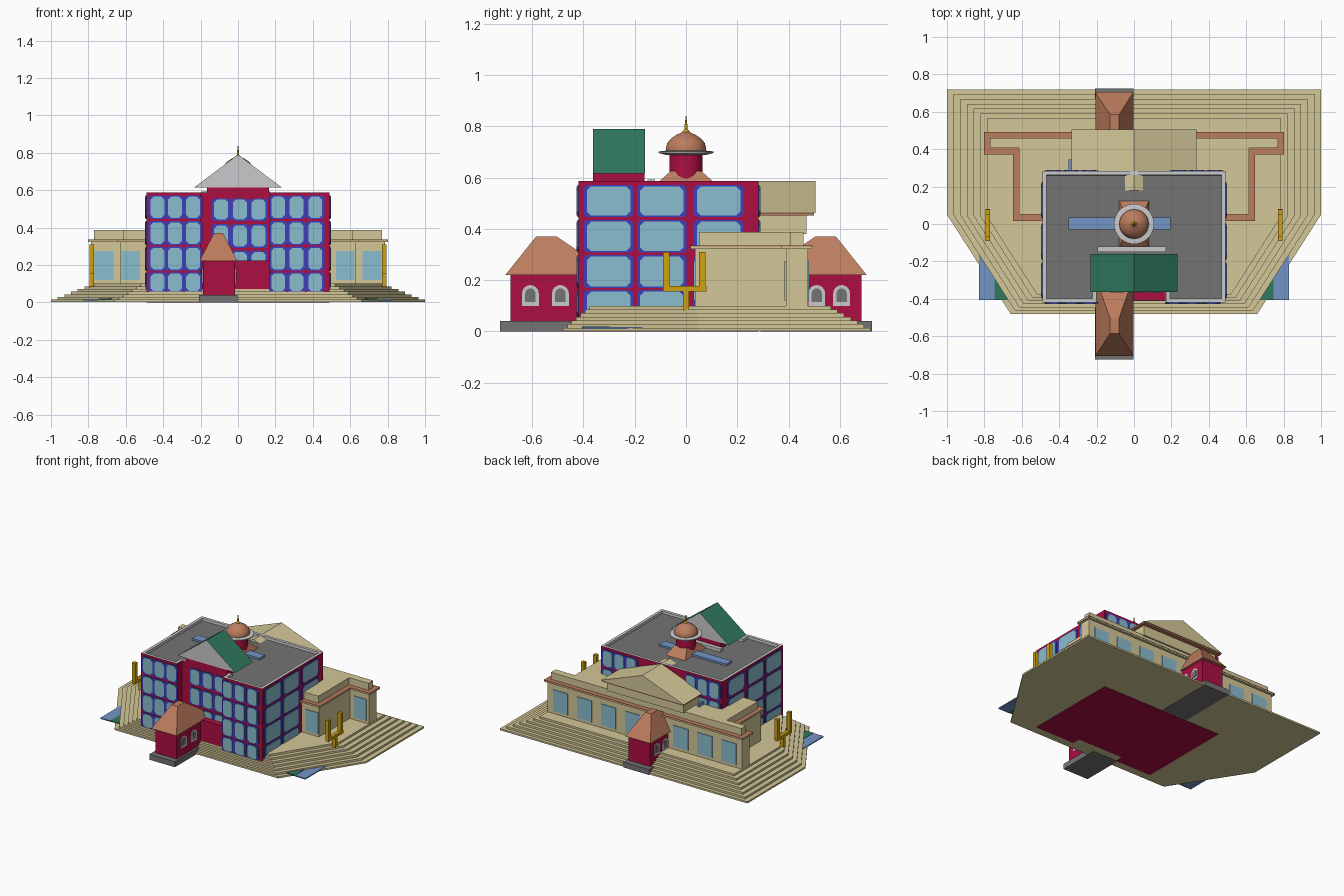
import bpy, bmesh, math
from mathutils import Vector

if "Cube" in bpy.data.objects:
    bpy.data.objects.remove(bpy.data.objects["Cube"])


def material(name, r, g, b):
    m = bpy.data.materials.new(name)
    lin = [((c / 255 + 0.055) / 1.055) ** 2.4 if c > 10 else c / 3295 for c in (r, g, b)]
    m.diffuse_color = (*lin, 1)
    m.use_nodes = True
    m.node_tree.nodes["Principled BSDF"].inputs["Base Color"].default_value = m.diffuse_color
    return m


RED = material("crimson wall", 174, 14, 66)
TAN = material("sandstone", 212, 200, 152)
PANE = material("pale blue glass", 138, 190, 207)
INDIGO = material("indigo frame", 62, 64, 190)
GREEN = material("green roof", 48, 122, 95)
BROWN = material("terracotta", 188, 124, 94)
GOLD = material("gold", 208, 162, 16)
GRAY = material("dark gray", 116, 116, 116)
LIGHT = material("light gray", 202, 202, 204)
STEEL = material("steel blue", 114, 148, 198)


def finish(name, bm, *mats):
    bmesh.ops.recalc_face_normals(bm, faces=bm.faces)
    me = bpy.data.meshes.new(name)
    bm.to_mesh(me)
    bm.free()
    for m in mats:
        me.materials.append(m)
    ob = bpy.data.objects.new(name, me)
    bpy.context.collection.objects.link(ob)
    return ob


def loft(bm, a, b):
    """Solid between two matching loops of points."""
    va, vb = [bm.verts.new(p) for p in a], [bm.verts.new(p) for p in b]
    n = len(va)
    bm.faces.new(va)
    bm.faces.new(vb)
    for i in range(n):
        bm.faces.new((va[i], va[(i + 1) % n], vb[(i + 1) % n], vb[i]))


def extrude(bm, pts, w0, w1, axis="z"):
    put = {"z": lambda u, v, w: (u, v, w), "y": lambda u, v, w: (u, w, v),
           "x": lambda u, v, w: (w, u, v)}[axis]
    loft(bm, [put(u, v, w0) for u, v in pts], [put(u, v, w1) for u, v in pts])


def prisms(name, mat, items):
    bm = bmesh.new()
    for it in items:
        extrude(bm, *it)
    return finish(name, bm, mat)


def rect(x0, x1, y0, y1):
    return [(x0, y0), (x1, y0), (x1, y1), (x0, y1)]


def box(name, mat, x0, x1, y0, y1, z0, z1):
    return prisms(name, mat, [(rect(x0, x1, y0, y1), z0, z1)])


def frustum(name, mat, low, z0, high, z1):
    bm = bmesh.new()
    loft(bm, [(x, y, z0) for x, y in rect(*low)], [(x, y, z1) for x, y in rect(*high)])
    return finish(name, bm, mat)


def lathe(name, mat, profile, n=40):
    bm = bmesh.new()
    rings = [[bm.verts.new((r * math.cos(2 * math.pi * i / n), r * math.sin(2 * math.pi * i / n), z))
              for i in range(n)] for r, z in profile]
    for a, b in zip(rings, rings[1:]):
        for i in range(n):
            bm.faces.new((a[i], a[(i + 1) % n], b[(i + 1) % n], b[i]))
    bm.faces.new(rings[0])
    bm.faces.new(rings[-1])
    ob = finish(name, bm, mat)
    bpy.ops.object.select_all(action="DESELECT")
    ob.select_set(True)
    bpy.context.view_layer.objects.active = ob
    bpy.ops.object.shade_smooth_by_angle(angle=math.radians(35))


# stepped plinth, each step scaled towards the centre
outline = [(-1, 0.72), (-1, 0.05), (-0.66, -0.48), (0.66, -0.48), (1, 0.05), (1, 0.72)]
H = 0.1 / 7
prisms("stepped_plinth", TAN, [([(x * (1 - 0.0357 * i), y * (1 - 0.0357 * i)) for x, y in outline],
                                max(0.002, i * H), (i + 1) * H) for i in range(7)])

# main hall: recessed front, light parapet rim, sunken gray roof
bm = bmesh.new()
hall = [(-0.49, -0.42), (-0.2, -0.42), (-0.2, -0.36), (0.17, -0.36), (0.17, -0.42),
        (0.49, -0.42), (0.49, 0.283), (-0.49, 0.283)]
extrude(bm, hall, 0, 0.587)
bmesh.ops.recalc_face_normals(bm, faces=bm.faces)
top = max(bm.faces, key=lambda f: f.calc_center_median().z)
for f in bmesh.ops.inset_region(bm, faces=[top], thickness=0.03)["faces"]:
    f.material_index = 1
for f in bmesh.ops.inset_region(bm, faces=[top], thickness=0.002)["faces"]:
    f.material_index = 1
top.material_index = 2
bmesh.ops.translate(bm, verts=top.verts[:], vec=Vector((0, 0, -0.018)))
finish("main_hall", bm, RED, LIGHT, GRAY)
box("entry_block", RED, -0.199, 0.169, -0.41, -0.35, 0.05, 0.225)
box("roof_skylight", STEEL, -0.35, 0.195, -0.03, 0.035, 0.565, 0.583)
box("rear_pipe", STEEL, -0.35, -0.335, 0.28, 0.345, 0.33, 0.41)

# front pediment
box("pediment_wall", RED, -0.165, 0.165, -0.362, -0.162, 0.56, 0.617)
box("pediment_rear_parapet", LIGHT, -0.195, 0.17, -0.15, -0.12, 0.565, 0.592)
gable = prisms("pediment_roof", LIGHT, [([(-0.233, 0.615), (0.233, 0.615), (0, 0.79)], -0.363, -0.16, "y")])
gable.data.materials.append(GREEN)
for p in gable.data.polygons:
    if p.normal.z > 0.3:
        p.material_index = 1

# hall windows: indigo frame plate with a chamfered pane on it
frames, panes = [], []


def chamfered(u, v, hw, hh, c):
    return [(u - hw + c, v - hh), (u + hw - c, v - hh), (u + hw, v - hh + c), (u + hw, v + hh - c),
            (u + hw - c, v + hh), (u - hw + c, v + hh), (u - hw, v + hh - c), (u - hw, v - hh + c)]


def window(u, z0, z1, hw, wall, out, axis):
    v, hh = (z0 + z1) / 2, (z1 - z0) / 2
    frames.append((chamfered(u, v, hw + 0.012, hh + 0.006, 0.012), wall - 0.002 * out, wall + 0.004 * out, axis))
    panes.append((chamfered(u, v, hw, hh, 0.016), wall, wall + 0.007 * out, axis))


ROWS = [(0.452, 0.565), (0.313, 0.428), (0.175, 0.292), (0.06, 0.155)]
for z0, z1 in ROWS:
    for x in (-0.43, -0.337, -0.24, 0.215, 0.312, 0.413):
        window(x, z0, z1, 0.037, -0.42, -1, "y")
    for y in (-0.302, -0.095, 0.127):
        for s in (-1, 1):
            window(y, z0, z1, 0.085, 0.49 * s, s, "x")
for z0, z1 in ((0.442, 0.55), (0.298, 0.412), (0.17, 0.27)):
    for x in (-0.09, 0.01, 0.11):
        window(x, z0, z1, 0.037, -0.36, -1, "y")
for z0, z1 in ROWS[:2]:
    for x in (-0.43, -0.337, -0.24, 0.24, 0.337, 0.43):
        window(x, z0, z1, 0.037, 0.283, 1, "y")
prisms("hall_window_frames", INDIGO, frames)
prisms("hall_window_panes", PANE, panes)

# cupola
frustum("cupola_skirt", BROWN, (-0.08, 0.08, -0.125, 0.125), 0.567, (-0.05, 0.05, -0.06, 0.06), 0.625)
lathe("cupola_drum", RED, [(0.065, 0.567), (0.065, 0.695)])
lathe("cupola_brim", LIGHT, [(0.075, 0.688), (0.107, 0.696), (0.107, 0.702), (0.08, 0.705)])
lathe("cupola_dome", BROWN, [(0.078, 0.703), (0.079, 0.715), (0.073, 0.735), (0.058, 0.753),
                             (0.037, 0.767), (0.015, 0.777), (0.008, 0.782)])
lathe("cupola_spire", GOLD, [(0.014, 0.772), (0.013, 0.781), (0.005, 0.79), (0.006, 0.8), (0.001, 0.84)], 16)


# rear sandstone building with T-shaped plan
def plan(d):
    half = [(0.63 + d, 0.035 - d), (0.63 + d, 0.39 - d), (0.785 + d, 0.39 - d), (0.785 + d, 0.475 + d)]
    return half + [(-x, y) for x, y in reversed(half)]


prisms("rear_building", TAN, [(plan(0), 0.095, 0.322), (plan(0.017), 0.322, 0.331), (plan(-0.016), 0.336, 0.387)])
prisms("rear_cornice", BROWN, [(plan(0.018), 0.331, 0.336)])
glass = [(rect(s * x - 0.05, s * x + 0.05, 0.12, 0.275), y, y - 0.005, "y")
         for s in (-1, 1) for x, y in ((0.716, 0.39), (0.574, 0.035))]
glass += [(rect(x - 0.06, x + 0.06, 0.12, 0.275), 0.475, 0.48, "y")
          for x in [-0.68 + i * 1.36 / 7 for i in range(8)]]
prisms("rear_building_windows", PANE, glass)
box("rear_gable_block", TAN, -0.31, 0.31, 0.2, 0.47, 0.38, 0.452)
box("rear_gable_cornice", BROWN, -0.33, 0.33, 0.2, 0.5, 0.452, 0.462)
prisms("rear_gable", TAN, [([(-0.335, 0.462), (0.335, 0.462), (0, 0.587)], 0.18, 0.505, "y")])

# front and rear porches, mirrored in y
for s, side in ((-1, "front"), (1, "rear")):
    def span(a, b):
        return sorted((a * s, b * s))
    inner = 0.36 if s < 0 else 0.47
    box(side + "_porch_base", GRAY, -0.208, -0.002, *span(0.29 if s > 0 else 0.42, 0.725), 0, 0.04)
    box(side + "_porch_wall", RED, -0.188, -0.016, *span(inner, 0.685), 0.04, 0.222)
    frustum(side + "_porch_roof", BROWN, (-0.207, -0.003, *span(0.28, 0.705)), 0.22,
            (-0.128, -0.08, *span(0.505, 0.585)), 0.37)
    arch, hole = [], []
    for y in (0.607, 0.49) if s < 0 else (0.607, 0.51):
        for wall, out in ((-0.188, -1), (-0.016, 1)):
            for store, r, z0, d in ((arch, 0.033, 0.1, 0.004), (hole, 0.02, 0.115, 0.007)):
                pts = [(s * y - r, z0), (s * y + r, z0)]
                pts += [(s * y + r * math.cos(t * math.pi / 8), 0.148 + r * math.sin(t * math.pi / 8))
                        for t in range(9)]
                store.append((pts, wall, wall + d * out, "x"))
    prisms(side + "_porch_window_frames", LIGHT, arch)
    prisms(side + "_porch_window_panes", GRAY, hole)

# gold forked posts and corner ground plates, mirrored in x
for s, side in ((-1, "left"), (1, "right")):
    c = s * 0.782
    prisms(side + "_forked_post", GOLD, [
        (rect(c - 0.013, c + 0.013, -0.012, 0.012), 0.08, 0.16),
        (rect(c - 0.013, c + 0.013, -0.09, 0.08), 0.155, 0.177),
        (rect(c - 0.013, c + 0.013, -0.09, -0.064), 0.177, 0.31),
        (rect(c - 0.013, c + 0.013, 0.05, 0.077), 0.177, 0.31)])
    box(side + "_blue_plate", STEEL, *sorted((s * 0.745, s * 0.828)), -0.405, -0.165, 0.01, 0.018)
    box(side + "_green_plate", GREEN, *sorted((s * 0.6, s * 0.745)), -0.405, -0.165, 0.012, 0.02)
